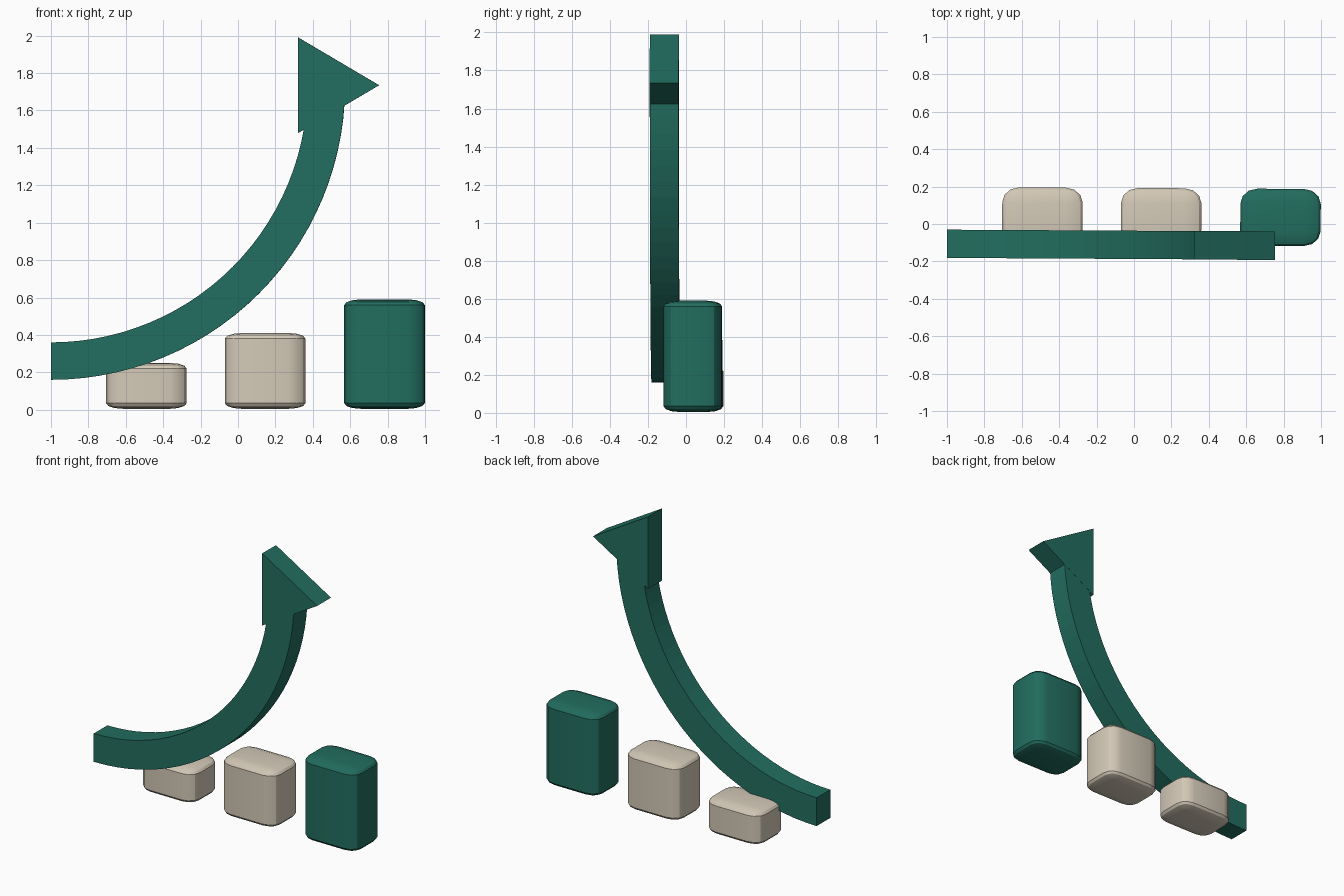
import bpy, bmesh
from math import sin, cos, pi
from mathutils import Matrix, Vector

cube = bpy.data.objects.get("Cube")
if cube:
    bpy.data.objects.remove(cube, do_unlink=True)


def material(name, color):
    mat = bpy.data.materials.new(name)
    mat.use_nodes = True
    mat.diffuse_color = color
    bsdf = next(n for n in mat.node_tree.nodes if n.type == 'BSDF_PRINCIPLED')
    bsdf.inputs["Base Color"].default_value = color
    return mat


green = material("deep green", (0.016, 0.155, 0.115, 1))
cream = material("warm cream", (0.66, 0.59, 0.48, 1))
TURN = Matrix.Rotation(-0.0057, 4, 'Z')  # the whole chart is turned a touch


def finish(bm, name, mat):
    bmesh.ops.recalc_face_normals(bm, faces=bm.faces)
    bm.transform(TURN)
    mesh = bpy.data.meshes.new(name)
    bm.to_mesh(mesh)
    bm.free()
    mesh.materials.append(mat)
    obj = bpy.data.objects.new(name, mesh)
    bpy.context.collection.objects.link(obj)
    return obj


def prism(name, outline, y0, y1, mat):
    """Extrude an x-z outline from y0 to y1."""
    bm = bmesh.new()
    face = bm.faces.new([bm.verts.new((x, y0, z)) for x, z in outline])
    side = bmesh.ops.extrude_face_region(bm, geom=[face])
    moved = [v for v in side["geom"] if isinstance(v, bmesh.types.BMVert)]
    bmesh.ops.translate(bm, verts=moved, vec=(0, y1 - y0, 0))
    return finish(bm, name, mat)


def rounded_bar(name, x, height, mat):
    """Box with a bevel that is wide sideways and shallow in height."""
    size = Vector((0.43, 0.305, height))
    radius = Vector((0.09, 0.08, 0.03))
    bm = bmesh.new()
    bmesh.ops.create_cube(bm, size=1)
    bmesh.ops.scale(bm, verts=bm.verts, vec=[s / r for s, r in zip(size, radius)])
    bmesh.ops.bevel(bm, geom=bm.edges[:], offset=1, segments=3, profile=0.5,
                    affect='EDGES')
    bmesh.ops.scale(bm, verts=bm.verts, vec=radius)
    bmesh.ops.translate(bm, verts=bm.verts, vec=(x, 0.04, 0.005 + height / 2))
    obj = finish(bm, name, mat)
    bpy.ops.object.select_all(action='DESELECT')
    obj.select_set(True)
    bpy.context.view_layer.objects.active = obj
    bpy.ops.object.shade_smooth_by_angle(angle=pi / 6)


# Three rising bars
rounded_bar("short_bar", -0.49, 0.245, cream)
rounded_bar("middle_bar", 0.145, 0.405, cream)
rounded_bar("tall_bar", 0.783, 0.585, green)

# Curved arrow shaft: a quarter ring
STEPS = 28
FRONT, BACK = -0.187, -0.036
CX, CZ = -1.0, 1.733


def arc(radius):
    return [(CX + radius * sin(a), CZ - radius * cos(a))
            for a in (pi / 2 * i / STEPS for i in range(STEPS + 1))]


prism("arrow_shaft", arc(1.573) + arc(1.373)[::-1], FRONT, BACK, green)

# Triangular arrow head
prism("arrow_head", [(0.323, 1.99), (0.755, 1.735), (0.323, 1.48)],
      FRONT - 0.001, BACK + 0.001, green)
